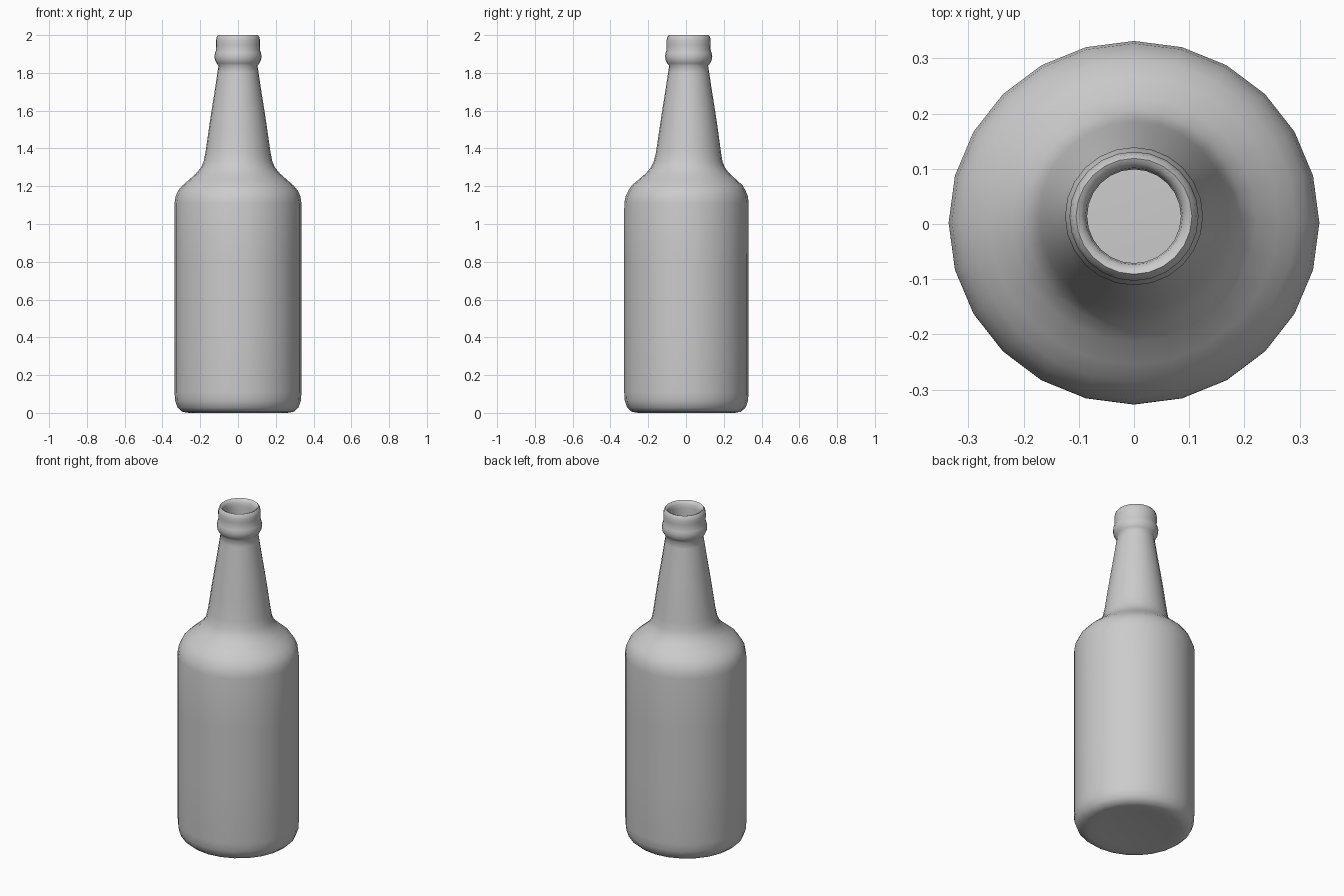
import bpy, bmesh, math

if "Cube" in bpy.data.objects:
    bpy.data.objects.remove(bpy.data.objects["Cube"])

SIDES = 24

# Outer profile (radius, height) from base centre up to the mouth, then into the neck
profile = [
    (0, 0.01), (0.20, 0.008), (0.26, 0.0), (0.295, 0.006), (0.32, 0.028),
    (0.333, 0.065), (0.336, 0.11), (0.336, 0.45), (0.336, 0.80), (0.336, 1.11),
    (0.330, 1.148), (0.316, 1.178), (0.293, 1.205), (0.262, 1.232),
    (0.222, 1.267), (0.197, 1.297), (0.182, 1.33), (0.172, 1.38),
    (0.155, 1.50), (0.140, 1.60), (0.124, 1.70), (0.109, 1.80), (0.103, 1.838),
    (0.113, 1.85), (0.122, 1.868), (0.125, 1.888), (0.121, 1.908),
    (0.116, 1.922), (0.117, 1.95), (0.117, 1.972), (0.113, 1.99),
    (0.105, 2.0), (0.096, 1.996), (0.088, 1.982), (0.085, 1.96), (0.085, 1.90),
]


def lean(z):
    """The neck sits slightly behind the body centre."""
    t = min(max((z - 1.1) / 0.3, 0), 1)
    return 0.002 + 0.012 * t


# Bottle: one lathed shell with an open mouth
bm = bmesh.new()
rings = []
for r, z in profile:
    if r == 0:
        rings.append([bm.verts.new((0, lean(z), z))] * SIDES)
        continue
    squash = 0.98 if z < 1.2 else 1.0
    ring = []
    for i in range(SIDES):
        a = 2 * math.pi * i / SIDES
        ring.append(bm.verts.new((r * math.cos(a),
                                  r * squash * math.sin(a) + lean(z), z)))
    rings.append(ring)

for low, high in zip(rings, rings[1:]):
    for i in range(SIDES):
        j = (i + 1) % SIDES
        corners = list(dict.fromkeys((low[i], low[j], high[j], high[i])))
        bm.faces.new(corners)

mesh = bpy.data.meshes.new("bottle")
bm.to_mesh(mesh)
bm.free()
bottle = bpy.data.objects.new("bottle", mesh)
bpy.context.collection.objects.link(bottle)
bpy.context.view_layer.objects.active = bottle
bottle.select_set(True)
bpy.ops.object.shade_smooth_by_angle(angle=math.radians(65))
